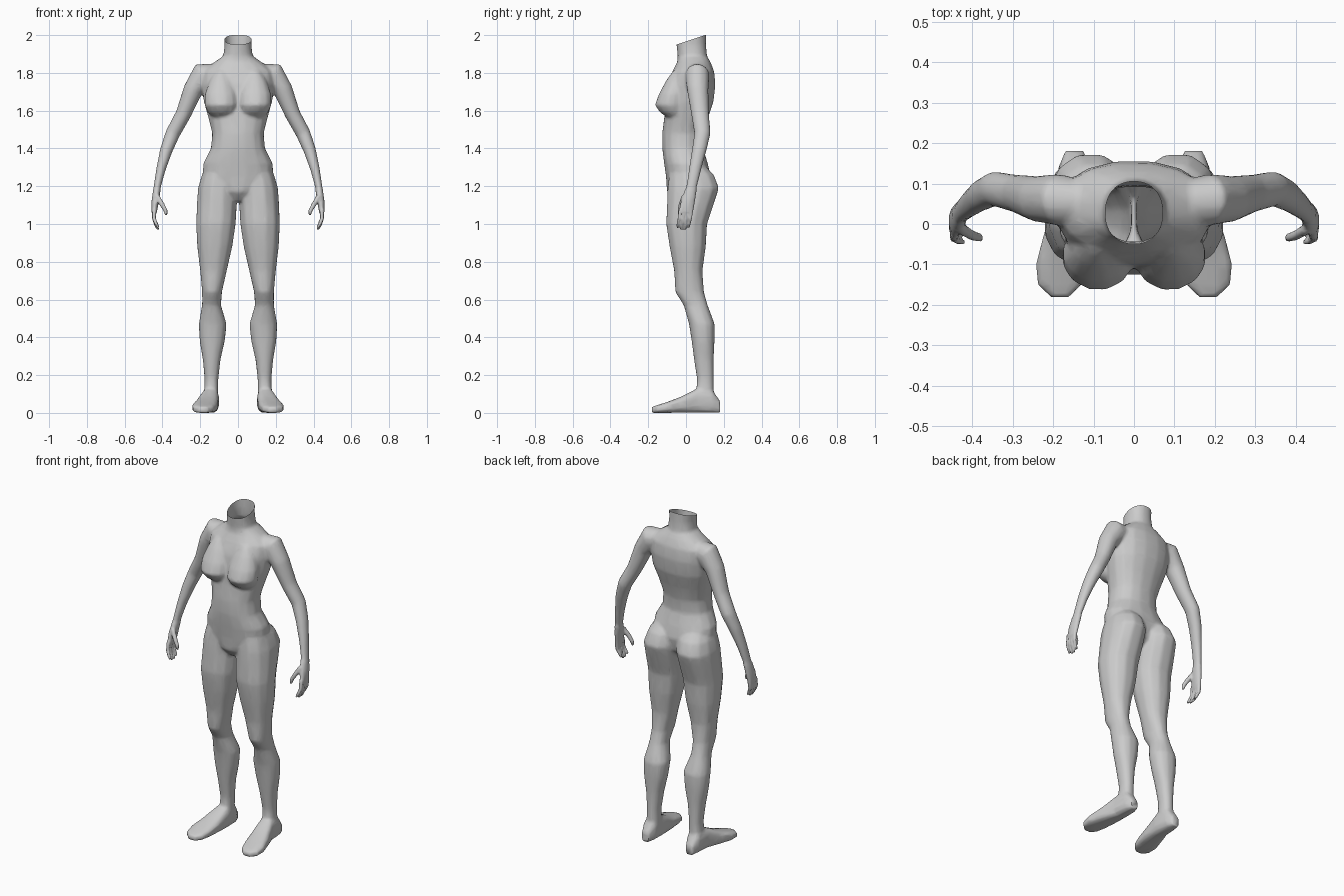
import bpy, bmesh, math
from mathutils import Vector

if "Cube" in bpy.data.objects:
    bpy.data.objects.remove(bpy.data.objects["Cube"])

bm = bmesh.new()


def loft(rings, sides=12, power=1.0):
    """Skin closed rings given as (centre, u axis, v axis); capped at both ends."""
    loops = []
    for c, u, v in rings:
        loop = []
        for i in range(sides):
            a = 2 * math.pi * (i + 0.5) / sides
            co, si = math.cos(a), math.sin(a)
            k = math.copysign(abs(co) ** power, co)
            m = math.copysign(abs(si) ** power, si)
            loop.append(bm.verts.new(c + u * k + v * m))
        loops.append(loop)
    for a, b in zip(loops, loops[1:]):
        for i in range(sides):
            j = (i + 1) % sides
            bm.faces.new((a[i], a[j], b[j], b[i]))
    bm.faces.new(loops[0])
    bm.faces.new(loops[-1])


def upright(rows, s=1, **kw):
    """Rows of z, x0, x1, y front, y back; s mirrors in x."""
    loft([(Vector((s * (a + b) / 2, (f + k) / 2, z)),
           Vector(((b - a) / 2 * 1.02, 0, 0)), Vector((0, (k - f) / 2 * 1.02, 0)))
          for z, a, b, f, k in rows], **kw)


def limb(rows, s=1, **kw):
    """Rows of x, y, z, radius across, radius in y; rings follow the path."""
    pts = [Vector(r[:3]) for r in rows]
    rings = []
    for i, r in enumerate(rows):
        t = pts[min(i + 1, len(pts) - 1)] - pts[max(i - 1, 0)]
        u = Vector((t.z, 0, -t.x)).normalized() * r[3]
        c = pts[i].copy()
        c.x *= s
        u.x *= s
        rings.append((c, u, Vector((0, r[4], 0))))
    loft(rings, **kw)


# Torso and neck: z, half width, y front, y back
torso = [(1.12, .03, -.06, .06), (1.17, .10, -.10, .11), (1.25, .185, -.105, .13),
         (1.32, .183, -.115, .115), (1.40, .142, -.125, .09), (1.48, .135, -.125, .095),
         (1.56, .155, -.115, .115), (1.65, .18, -.105, .145), (1.74, .19, -.095, .155),
         (1.81, .185, -.07, .148), (1.86, .12, -.045, .128), (1.89, .077, -.043, .11),
         (1.95, .07, -.05, .105), (2.04, .075, -.055, .105)]
upright([(z, -w, w, f, k) for z, w, f, k in torso], sides=16, power=.9)

breast = [(1.565, .035, .135, -.10, 0), (1.59, .01, .16, -.137, 0), (1.63, .0, .178, -.165, 0),
          (1.69, .005, .175, -.143, 0), (1.76, .03, .15, -.105, 0), (1.81, .06, .12, -.07, 0)]

# Legs with buttocks, tapering to the ankle
leg = [(1.32, .04, .15, -.06, .09), (1.26, .008, .192, -.09, .148), (1.19, .004, .212, -.098, .175),
       (1.12, .005, .217, -.10, .152), (1.0, .012, .222, -.105, .112), (.88, .03, .216, -.087, .105),
       (.75, .06, .2, -.062, .087), (.64, .085, .19, -.057, .095), (.57, .09, .19, -.012, .115),
       (.47, .06, .208, .016, .152), (.38, .07, .203, .03, .151), (.28, .093, .186, .043, .146),
       (.18, .104, .177, .058, .146), (.10, .105, .18, .055, .146), (.04, .11, .18, .05, .15)]

# Feet: y, inner x, outer x, top z
foot = [(.18, .125, .17, .065), (.14, .105, .187, .12), (.06, .10, .195, .13), (-.03, .105, .225, .085),
        (-.10, .115, .243, .058), (-.15, .13, .238, .042), (-.18, .16, .205, .032)]

# Arms from inside the shoulder to the palm
arm = [(.11, .055, 1.80, .05, .05), (.185, .06, 1.79, .07, .065), (.238, .062, 1.71, .053, .058),
       (.29, .075, 1.58, .042, .048), (.345, .087, 1.48, .04, .044), (.38, .07, 1.39, .034, .04),
       (.408, .048, 1.29, .026, .034), (.427, .03, 1.20, .02, .03), (.438, .01, 1.12, .02, .038),
       (.444, .0, 1.06, .014, .038)]
thumb = [(.43, -.01, 1.15, .014, .014), (.40, -.028, 1.10, .013, .013),
         (.383, -.033, 1.07, .011, .011), (.379, -.036, 1.045, .007, .007)]

for s in (1, -1):
    upright(breast, s)
    upright(leg, s, power=.9)
    loft([(Vector((s * (a + b) / 2, y, t / 2)), Vector(((b - a) / 2, 0, 0)), Vector((0, 0, t / 2)))
          for y, a, b, t in foot], power=.65)
    limb(arm, s)
    limb(thumb, s, sides=8)
    for n in range(4):
        y = -.03 + n * .02
        d = (.01, 0, .0, .012)[n]
        limb([(.443, y, 1.08, .012, .009), (.445, y - .006, 1.03, .011, .0085),
              (.435, y - .012, .995 + d, .01, .008), (.422, y - .015, .97 + d, .007, .006)], s, sides=8)

bmesh.ops.recalc_face_normals(bm, faces=bm.faces[:])
mesh = bpy.data.meshes.new("body")
bm.to_mesh(mesh)
bm.free()
body = bpy.data.objects.new("body", mesh)
bpy.context.collection.objects.link(body)
bpy.context.view_layer.objects.active = body
body.select_set(True)

# Fuse the parts into a single skin
fuse = body.modifiers.new("fuse", 'REMESH')
fuse.mode = 'VOXEL'
fuse.voxel_size = .006
bpy.ops.object.modifier_apply(modifier=fuse.name)

# Soften the joins (not hands and soles), then cut the neck open
bm = bmesh.new()
bm.from_mesh(body.data)
soft = [v for v in bm.verts if v.co.z > .06 and not (abs(v.co.x) > .35 and v.co.z < 1.18)]
for _ in range(12):
    bmesh.ops.smooth_vert(bm, verts=soft, factor=.5, use_axis_x=True, use_axis_y=True, use_axis_z=True)
bmesh.ops.bisect_plane(bm, geom=bm.verts[:] + bm.edges[:] + bm.faces[:], plane_co=(0, .1, 2.0),
                       plane_no=(0, -.05, .15), clear_outer=True)
bm.to_mesh(body.data)
bm.free()

# Reduce to a light mesh
light = body.modifiers.new("light", 'DECIMATE')
light.ratio = .08
bpy.ops.object.modifier_apply(modifier=light.name)
bpy.ops.object.shade_smooth_by_angle(angle=math.radians(50))
